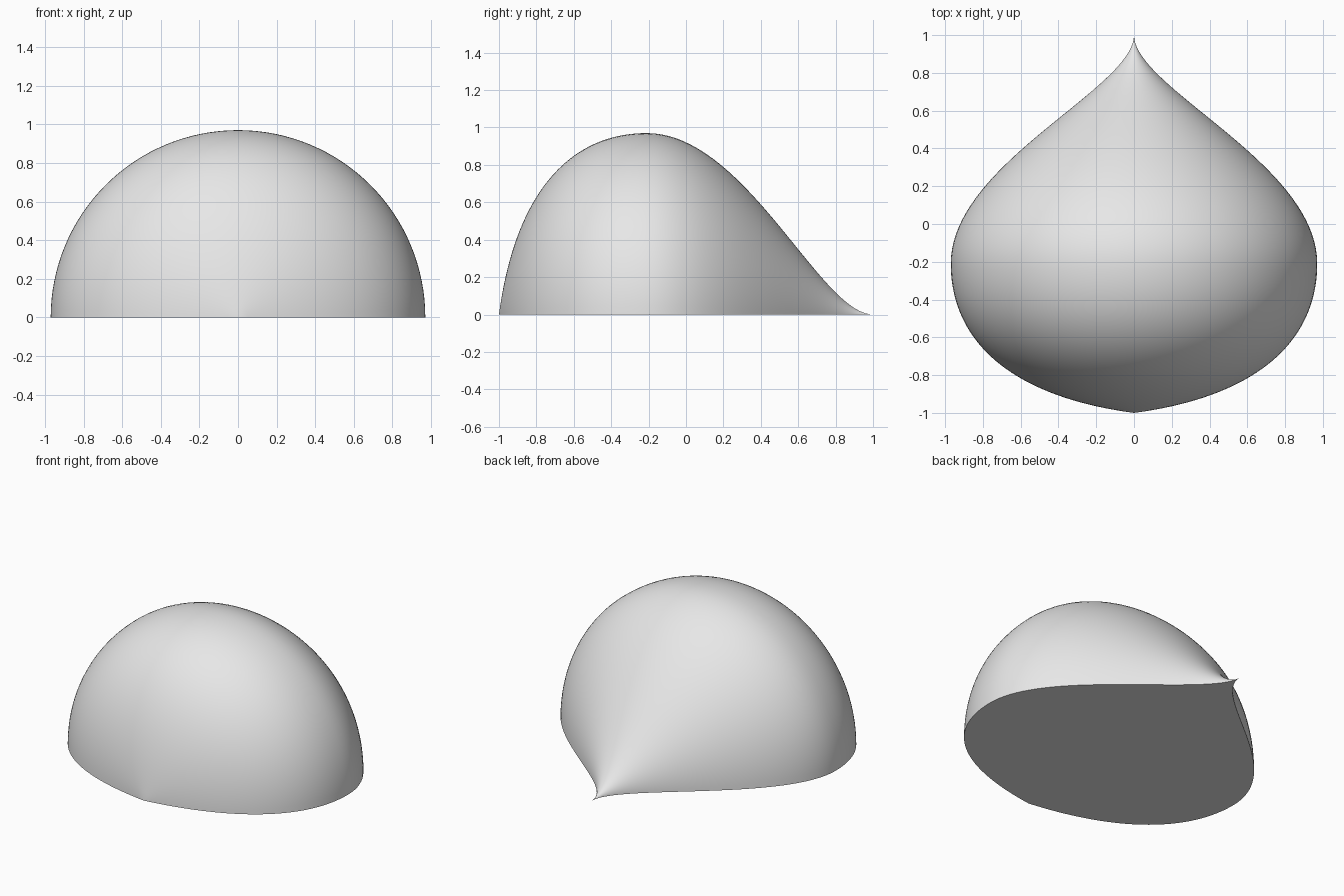
import bpy
import bmesh
import math
from mathutils import Vector
from mathutils.geometry import interpolate_bezier

if "Cube" in bpy.data.objects:
    bpy.data.objects.remove(bpy.data.objects["Cube"], do_unlink=True)

ARC_STEPS = 64
CURVE_STEPS = 40

# Plain grey material
grey = bpy.data.materials.new("light_grey")
grey.use_nodes = True
colour = (0.8, 0.8, 0.8, 1.0)
grey.diffuse_color = colour
grey.node_tree.nodes["Principled BSDF"].inputs["Base Color"].default_value = colour

# Teardrop profile: (radius, y) from the blunt front to the pointed tail
front = [Vector(p) for p in ((0, -1, 0), (0.68, -0.91, 0), (0.97, -0.6, 0), (0.97, -0.21, 0))]
tail = [Vector(p) for p in ((0.97, -0.21, 0), (0.97, 0.32, 0), (0, 0.72, 0), (0, 1, 0))]
profile = interpolate_bezier(*front, CURVE_STEPS) + interpolate_bezier(*tail, CURVE_STEPS)[1:]

# Half-turn of the profile about the y axis
bm = bmesh.new()
verts = [bm.verts.new((p.x, p.y, 0)) for p in profile]
edges = [bm.edges.new(pair) for pair in zip(verts, verts[1:])]
bmesh.ops.spin(bm, geom=verts + edges, cent=(0, 0, 0), axis=(0, -1, 0),
               angle=math.pi, steps=ARC_STEPS)
bmesh.ops.remove_doubles(bm, verts=bm.verts, dist=1e-5)

# Flat underside, bridged left to right in strips
rim = [v for v in bm.verts if abs(v.co.z) < 1e-5]
left = sorted((v for v in rim if v.co.x > 1e-5), key=lambda v: v.co.y)
right = sorted((v for v in rim if v.co.x < -1e-5), key=lambda v: v.co.y)
tips = sorted((v for v in rim if abs(v.co.x) <= 1e-5), key=lambda v: v.co.y)
bm.faces.new((tips[0], left[0], right[0]))
for i in range(len(left) - 1):
    bm.faces.new((left[i], left[i + 1], right[i + 1], right[i]))
bm.faces.new((left[-1], tips[-1], right[-1]))
bmesh.ops.recalc_face_normals(bm, faces=bm.faces)

mesh = bpy.data.meshes.new("half_teardrop")
bm.to_mesh(mesh)
bm.free()
mesh.materials.append(grey)
body = bpy.data.objects.new("half_teardrop", mesh)
bpy.context.collection.objects.link(body)

# Smooth dome with a crisp rim
bpy.ops.object.select_all(action='DESELECT')
body.select_set(True)
bpy.context.view_layer.objects.active = body
bpy.ops.object.shade_smooth_by_angle(angle=math.radians(30))
